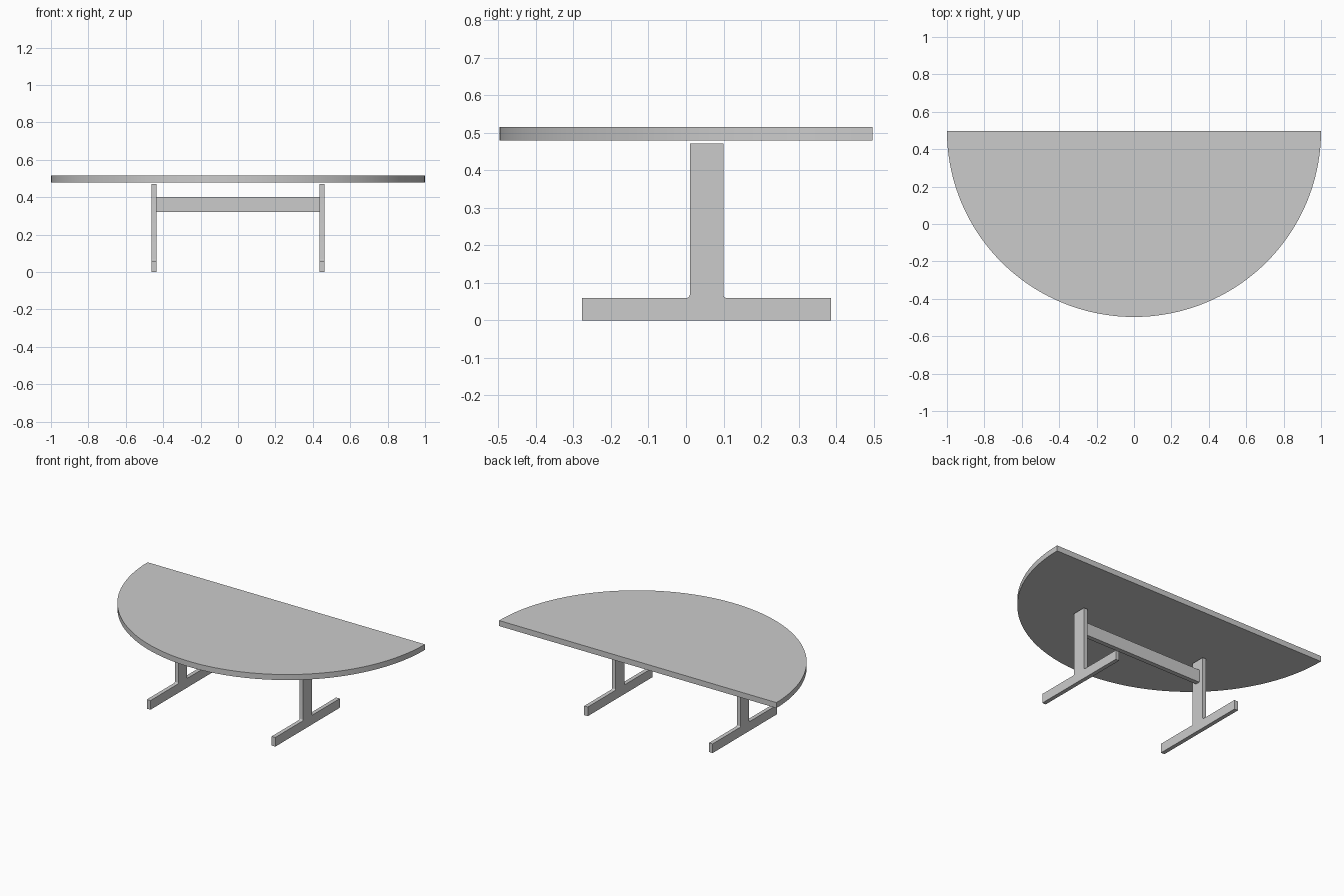
import bpy, bmesh
from math import sin, cos, pi, radians
from mathutils import Vector

if "Cube" in bpy.data.objects:
    bpy.data.objects.remove(bpy.data.objects["Cube"])


def prism(name, outline, depth):
    """Extrude a closed outline (list of 3D points) along a depth vector."""
    bm = bmesh.new()
    face = bm.faces.new([bm.verts.new(p) for p in outline])
    ext = bmesh.ops.extrude_face_region(bm, geom=[face])
    bmesh.ops.translate(bm, vec=Vector(depth),
                        verts=[v for v in ext["geom"] if isinstance(v, bmesh.types.BMVert)])
    bmesh.ops.recalc_face_normals(bm, faces=bm.faces)
    mesh = bpy.data.meshes.new(name)
    bm.to_mesh(mesh)
    bm.free()
    obj = bpy.data.objects.new(name, mesh)
    bpy.context.collection.objects.link(obj)
    bpy.ops.object.select_all(action='DESELECT')
    obj.select_set(True)
    bpy.context.view_layer.objects.active = obj
    bpy.ops.object.shade_smooth_by_angle(angle=radians(30))
    return obj


# Half-round table top, straight edge at the back
SEG = 72
EDGE_Y = 0.497
prism("table_top",
      [(cos(pi + pi * i / SEG), EDGE_Y + 0.994 * sin(pi + pi * i / SEG), 0.479)
       for i in range(SEG + 1)],
      (0, 0, 0.036))

# Inverted-T leg frames: foot and post in one piece, small fillets at the joint
FOOT_Y0, FOOT_Y1, FOOT_Z = -0.277, 0.387, 0.06
POST_Y0, POST_Y1, POST_Z = 0.01, 0.10, 0.472
R, STEPS = 0.008, 6


def fillet(y, side):
    """Inner corner arc from foot top up to the post; side is +1 or -1."""
    return [(y + side * R * (1 - cos(a)), FOOT_Z + R * (1 - sin(a)))
            for a in (pi / 2 * (1 - i / STEPS) for i in range(STEPS + 1))]


profile = [(FOOT_Y0, 0), (FOOT_Y1, 0), (FOOT_Y1, FOOT_Z)]
profile += fillet(POST_Y1, 1)
profile += [(POST_Y1, POST_Z), (POST_Y0, POST_Z)]
profile += fillet(POST_Y0, -1)[::-1]
profile += [(FOOT_Y0, FOOT_Z)]

INNER, THICK = 0.437, 0.026
for name, x in (("left_leg", -INNER - THICK), ("right_leg", INNER)):
    prism(name, [(x, y, z) for y, z in profile], (THICK, 0, 0))

# Stretcher rail between the posts
prism("stretcher_rail",
      [(-INNER, y, z) for y, z in ((0.04, 0.32), (0.07, 0.32), (0.07, 0.402), (0.04, 0.402))],
      (2 * INNER, 0, 0))
